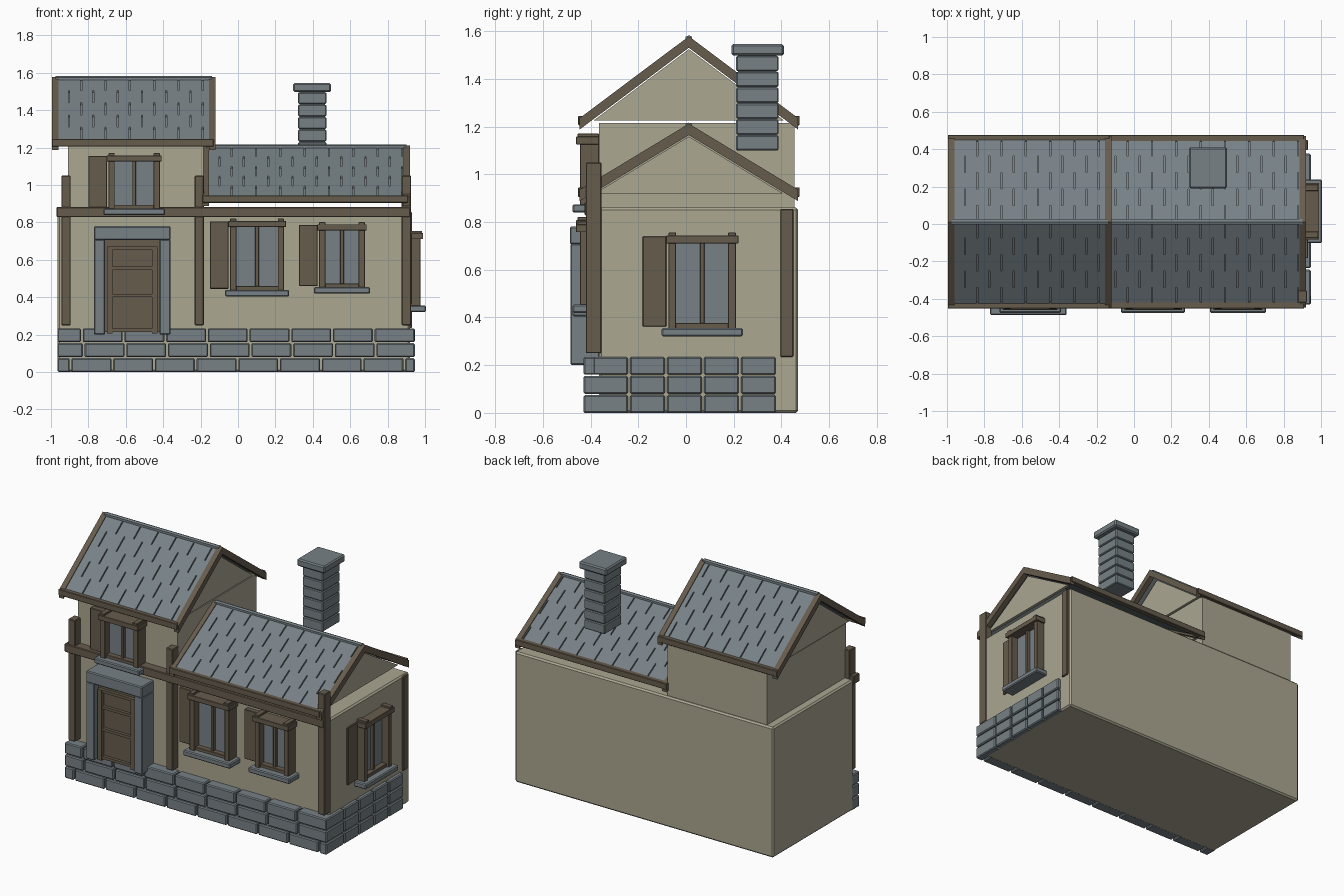
import bpy, bmesh
from mathutils import Matrix

cube = bpy.data.objects.get("Cube")
if cube:
    bpy.data.objects.remove(cube, do_unlink=True)


def material(name, rgb):
    m = bpy.data.materials.new(name)
    m.use_nodes = True
    m.diffuse_color = (*rgb, 1)
    bsdf = m.node_tree.nodes["Principled BSDF"]
    bsdf.inputs["Base Color"].default_value = (*rgb, 1)
    bsdf.inputs["Roughness"].default_value = 0.9
    return m


plaster = material("plaster", (0.41, 0.385, 0.285))
slate = material("slate", (0.185, 0.22, 0.238))
timber = material("timber", (0.135, 0.107, 0.075))

TURN = Matrix.Rotation(1.5707963, 4, "Z")   # front wall frame -> right end frame
IDENT = Matrix.Identity(4)


def box(x0, x1, y0, y1, z0, z1):
    return [(y0, z0), (y1, z0), (y1, z1), (y0, z1)], x0, x1


def build(name, solids, mat, bevel=0.0, matrix=IDENT):
    """Join (y-z profile, x0, x1) extrusions into one object."""
    bm = bmesh.new()
    for profile, x0, x1 in solids:
        a = [bm.verts.new((x0, y, z)) for y, z in profile]
        b = [bm.verts.new((x1, y, z)) for y, z in profile]
        bm.faces.new(a)
        bm.faces.new(b[::-1])
        for i in range(len(a)):
            j = (i + 1) % len(a)
            bm.faces.new((a[j], a[i], b[i], b[j]))
    bmesh.ops.recalc_face_normals(bm, faces=bm.faces)
    bm.transform(matrix)
    mesh = bpy.data.meshes.new(name)
    bm.to_mesh(mesh)
    bm.free()
    mesh.materials.append(mat)
    ob = bpy.data.objects.new(name, mesh)
    bpy.context.collection.objects.link(ob)
    if bevel:
        mod = ob.modifiers.new("soft_edges", "BEVEL")
        mod.width = bevel
        mod.segments = 1
    return ob


# Walls
build("lower_walls", [box(-0.965, 0.92, -0.365, 0.47, 0, 0.86)], plaster, 0.01)
build("upper_walls", [box(-0.91, -0.185, -0.365, 0.455, 0.85, 1.215)], plaster)

# Stone plinth: staggered courses along the front and the right end
stones = []
PITCH, GAP, COURSE = 0.223, 0.01, 0.08
for row in range(3):
    z0, z1 = row * COURSE, row * COURSE + 0.074
    x = -0.965
    end = x + (0.075 if row == 0 else 0.145 if row == 1 else 0.135)
    while x < 0.93:
        stones.append(box(x, min(end - GAP, 0.945), -0.43, -0.35, z0, z1))
        x, end = end, end + PITCH
    for col in range(5):
        y = -0.39 + col * 0.155
        stones.append(box(0.9, 0.945, y, y + 0.146, z0, z1))
build("stone_plinth", stones, slate, 0.006)

# Timber frame
posts = [box(x, x + 0.05, -0.42, -0.355, 0.25, 1.05) for x in (-0.945, -0.232, 0.875)]
posts.append(box(0.89, 0.93, 0.395, 0.45, 0.235, 0.855))
build("timber_posts", posts, timber, 0.004)
build("front_beam", [box(-0.97, 0.92, -0.425, -0.36, 0.828, 0.882)], timber, 0.004)


# Roofs
CENTRE, HALF = 0.012, 0.458


def roof(name, x0, x1, ridge, eave, gable_x, gable_base):
    slope = (ridge - eave) / HALF

    def strip(side, d0, d1, top, thick):
        # Sloped band between two distances from the ridge
        pts = [(d0, top), (d1, top), (d1, top - thick), (d0, top - thick)]
        return [(CENTRE + side * d, ridge - slope * d + off) for d, off in pts]

    rakes, slabs, tiles, eaves = [], [], [], []
    rows, width, gap = 5, 0.13, 0.007
    depth = (HALF - 0.02) / rows
    for side in (-1, 1):
        for x in (x0, x1 - 0.035):
            rakes.append((strip(side, 0, HALF, 0, 0.048), x, x + 0.035))
        slabs.append((strip(side, 0, HALF - 0.01, -0.018, 0.015), x0 + 0.01, x1 - 0.01))
        y = sorted((CENTRE + side * (HALF - 0.028), CENTRE + side * (HALF + 0.006)))
        eaves.append(box(x0, x1 - 0.01, y[0], y[1], eave - 0.03, eave + 0.01))
        for row in range(rows):
            x = x0 + 0.03 - (row % 2) * width / 2
            while x < x1 - 0.03:
                a, b = max(x, x0 + 0.03), min(x + width - gap, x1 - 0.03)
                if b - a > 0.01:
                    tiles.append((strip(side, row * depth, (row + 1) * depth, -0.006, 0.012), a, b))
                x += width
    build(name + "_rake_boards", rakes, timber)
    build(name + "_eave_boards", eaves, timber, 0.003)
    build(name + "_roof_deck", slabs, slate)
    build(name + "_roof_tiles", tiles, slate)
    cap = [(CENTRE - 0.014, ridge - 0.02), (CENTRE + 0.014, ridge - 0.02),
           (CENTRE + 0.014, ridge - 0.002), (CENTRE, ridge + 0.004), (CENTRE - 0.014, ridge - 0.002)]
    build(name + "_ridge_cap", [(cap, x0 + 0.02, x1 - 0.02)], slate)
    apex = ridge - 0.054
    reach = (apex - gable_base) / slope
    tri = [(CENTRE - reach, gable_base), (CENTRE + reach, gable_base), (CENTRE, apex)]
    build(name + "_gables", [(tri, x, x + 0.02) for x in gable_x], plaster)


roof("upper", -0.995, -0.12, 1.578, 1.235, (-0.92, -0.2), 1.225)
roof("lower", -0.19, 0.92, 1.212, 0.935, (-0.18, 0.865), 0.92)

# Chimney
courses = [box(0.322, 0.472, 0.21, 0.388, 1.1 + i * 0.0665, 1.1 + i * 0.0665 + 0.063) for i in range(6)]
build("chimney_courses", courses, slate, 0.005)
build("chimney_core", [box(0.33, 0.464, 0.218, 0.38, 1.105, 1.5)], slate)
build("chimney_cap", [box(0.295, 0.497, 0.19, 0.41, 1.497, 1.545)], slate, 0.008)

# Door with stone surround
surround = [box(x, x + 0.06, -0.485, -0.36, 0.2, 0.71) for x in (-0.77, -0.42)]
surround.append(box(-0.77, -0.36, -0.487, -0.36, 0.705, 0.78))
build("door_surround", surround, slate, 0.006)
build("door_panel", [box(-0.71, -0.42, -0.44, -0.36, 0.215, 0.705)], timber)
battens = [box(x, x + 0.03, -0.465, -0.43, 0.205, 0.67) for x in (-0.7, -0.46)]
battens += [box(-0.695, -0.435, -0.46, -0.43, z, z + 0.018) for z in (0.215, 0.4, 0.545, 0.652)]
build("door_battens", battens, timber)


# Windows
def window(name, x0, x1, z0, z1, wall, matrix=IDENT):
    mid, bar = (x0 + x1) / 2, 0.033
    out = wall - 0.08
    frame = [box(x, x + bar, out, wall, z0, z1 - 0.03) for x in (x0, x1 - bar)]
    frame.append(box(mid - 0.01, mid + 0.01, wall - 0.05, wall, z0, z1 - 0.03))
    frame.append(box(x0, x1, wall - 0.065, wall, z0, z0 + 0.022))
    frame.append(box(x0 - 0.01, x1 + 0.01, out - 0.015, wall, z1 - 0.045, z1 - 0.012))
    frame += [box(x, x + bar, out - 0.01, wall, z1 - 0.02, z1) for x in (x0, x1 - bar)]
    build(name + "_frame", frame, timber, 0.002, matrix)
    build(name + "_glass", [box(x0 + 0.01, x1 - 0.01, wall - 0.03, wall, z0, z1 - 0.03)], slate, 0, matrix)
    build(name + "_sill", [box(x0 - 0.028, x1 + 0.028, out - 0.03, wall, z0 - 0.033, z0 + 0.002)],
          slate, 0.006, matrix)
    build(name + "_shutter", [box(x0 - 0.108, x0 - 0.008, wall - 0.035, wall, z0 + 0.008, z1 - 0.015)],
          timber, 0.003, matrix)


window("upper_window", -0.692, -0.418, 0.872, 1.17, -0.365)
window("left_window", -0.042, 0.246, 0.437, 0.82, -0.365)
window("right_window", 0.434, 0.678, 0.452, 0.802, -0.365)
window("end_window", -0.074, 0.21, 0.354, 0.755, -0.895, TURN)
